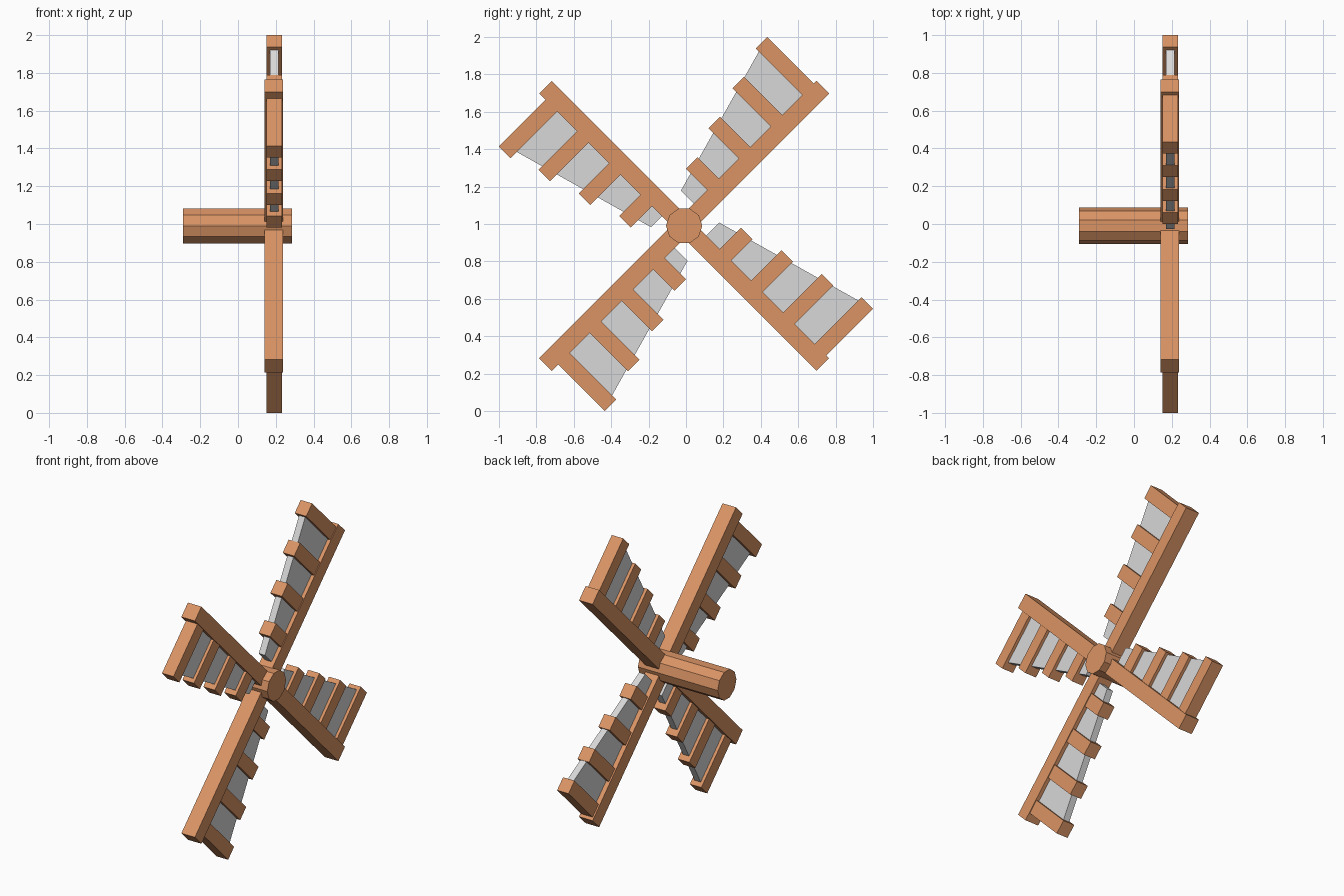
import bpy, bmesh, math

if "Cube" in bpy.data.objects:
    bpy.data.objects.remove(bpy.data.objects["Cube"])


def material(name, col):
    m = bpy.data.materials.new(name)
    m.diffuse_color = (*col, 1)
    m.use_nodes = True
    m.node_tree.nodes["Principled BSDF"].inputs["Base Color"].default_value = m.diffuse_color
    return m


wood = material("warm_wood", (0.70, 0.295, 0.13))
cloth = material("grey_cloth", (0.69, 0.69, 0.69))
CY, CZ = -0.01, 0.99          # hub axis position


def prism(name, pts, x0, x1, mat, angle=0.0):
    """Extrude a flat (u, v) profile along x, turned by angle about the hub."""
    c, s = math.cos(angle), math.sin(angle)
    bm = bmesh.new()
    ring = [bm.verts.new((x0, CY + u * c - v * s, CZ + u * s + v * c)) for u, v in pts]
    face = bm.faces.new(ring)
    out = bmesh.ops.extrude_face_region(bm, geom=[face])
    for e in out["geom"]:
        if isinstance(e, bmesh.types.BMVert):
            e.co.x = x1
    bmesh.ops.recalc_face_normals(bm, faces=bm.faces[:])
    me = bpy.data.meshes.new(name)
    bm.to_mesh(me)
    bm.free()
    me.materials.append(mat)
    ob = bpy.data.objects.new(name, me)
    bpy.context.collection.objects.link(ob)


def rect(u0, u1, v0, v1):
    return [(u0, v0), (u1, v0), (u1, v1), (u0, v1)]


# ten-sided axle
prism("axle", [(0.097 * math.cos(math.tau * i / 10), 0.097 * math.sin(math.tau * i / 10))
               for i in range(10)], -0.29, 0.287, wood)

# four blades: spar, cross bars, tapered sail (two blades have bars set further in)
bars = [(0.223, 0.208), (0.461, 0.276), (0.703, 0.338), (0.941, 0.40)]
for k, shift in enumerate((0, -0.028, -0.028, 0)):
    a = math.radians(45 + 90 * k)
    prism(f"spar_{k+1}", rect(0.07, 1.049, -0.048, 0.048), 0.14, 0.238, wood, a)
    for i, (u, v) in enumerate(bars):
        prism(f"bar_{k+1}_{i+1}", rect(u + shift, u + shift + 0.087, 0.0, v),
              0.15, 0.233, wood, a)
    vi = 0.13 if k == 1 else 0.145
    end = 0.985 + shift
    prism(f"sail_{k+1}", [(0.12, 0), (end, 0), (end, vi + 0.282 * (end - 0.12)), (0.12, vi)],
          0.17, 0.214, cloth, a)
